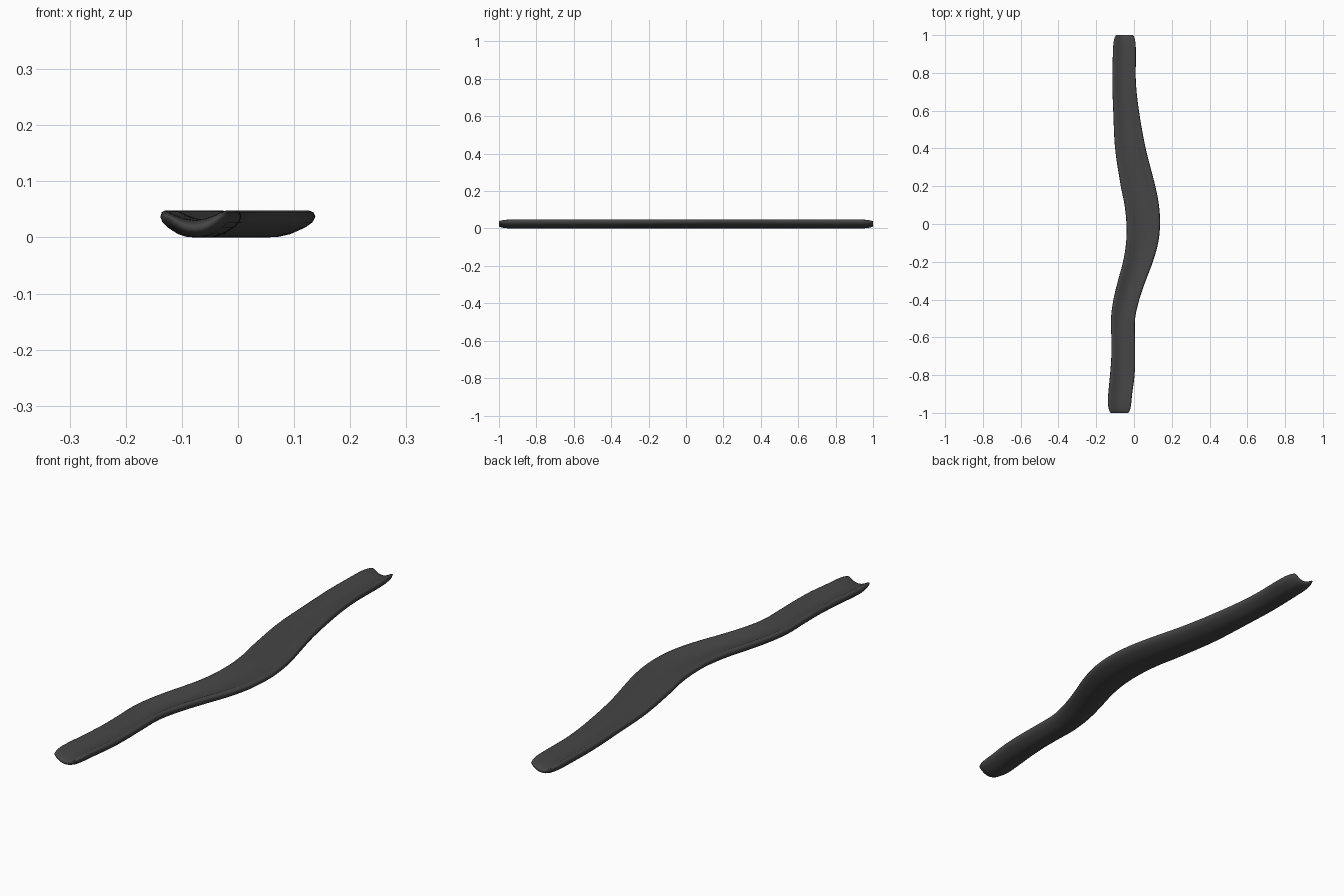
import bpy, bmesh, math

if "Cube" in bpy.data.objects:
    bpy.data.objects.remove(bpy.data.objects["Cube"])

# outline stations: y, left edge x, right edge x
ST = [(-1.0, -.138, -.016), (-.92, -.138, -.012), (-.8, -.127, .003), (-.7, -.12, .006),
      (-.6, -.12, .005), (-.5, -.122, .006), (-.4, -.109, .028), (-.3, -.085, .062),
      (-.2, -.058, .1), (-.1, -.042, .128), (0, -.04, .138), (.1, -.05, .132),
      (.2, -.07, .113), (.4, -.1, .062), (.6, -.11, .026), (.75, -.115, .01),
      (.9, -.112, .01), (1.0, -.108, .008)]

# half cross-section of the dished strip: u (share of half width), z
HALF = [(0, 0), (.25, .001), (.5, .006), (.8, .018), (.94, .027), (1, .037), (.96, .045),
        (.87, .048), (.74, .046), (.55, .04), (.3, .034), (0, .031)]
PROFILE = HALF + [(-u, z) for u, z in HALF[-2:0:-1]]


def edges(y):
    """Smooth (Hermite) interpolation of the outline at y."""
    n = len(ST)
    i = next((k for k in range(n - 1) if y <= ST[k + 1][0]), n - 2)
    a, b = ST[i], ST[i + 1]
    p, q = ST[max(i - 1, 0)], ST[min(i + 2, n - 1)]
    h = b[0] - a[0]
    t = (y - a[0]) / h
    out = []
    for c in (1, 2):
        m0 = (b[c] - p[c]) / (b[0] - p[0]) * h
        m1 = (q[c] - a[c]) / (q[0] - a[0]) * h
        out.append((2*t**3 - 3*t*t + 1) * a[c] + (t**3 - 2*t*t + t) * m0
                   + (3*t*t - 2*t**3) * b[c] + (t**3 - t*t) * m1)
    return out


# rings along the length, packed closer at the rounded ends
R = .07
cap = [1 - R + R * math.sin(k * math.pi / 12) for k in range(7)]
body = [-(1 - R) + 2 * (1 - R) * k / 60 for k in range(1, 60)]
ys = [-c for c in reversed(cap)] + body + cap

bm = bmesh.new()
rings = []
for y in ys:
    l, r = edges(y)
    e = max(0, (abs(y) - (1 - R)) / R)
    s = math.sqrt(max(0, 1 - e * e))
    thick, wide = .2 + .8 * s, .74 + .26 * s
    ring = []
    for u, z in PROFILE:
        mid = .017 + .021 * u * u
        ring.append(bm.verts.new(((l + r) / 2 + u * wide * (r - l) / 2, y,
                                  mid + (z - mid) * thick)))
    rings.append(ring)

n = len(PROFILE)
for a, b in zip(rings, rings[1:]):
    for i in range(n):
        j = (i + 1) % n
        bm.faces.new((a[i], a[j], b[j], b[i]))

# end caps: strips between the lower and upper halves
h = len(HALF) - 1
for ring in (rings[0], rings[-1]):
    tip = 5  # index of the outer rim point
    order = ring[tip:] + ring[:tip]
    lo, hi = 0, n - 1
    upper = [order[k] for k in range(0, 2 * (h - tip) + 1)]
    lower = [order[0]] + [order[k] for k in range(n - 1, 2 * (h - tip) - 1, -1)]
    # walk both chains across the width
    i = j = 0
    while i < len(upper) - 1 or j < len(lower) - 1:
        step_up = j >= len(lower) - 1 or (i < len(upper) - 1 and
                                          upper[i + 1].co.x >= lower[j + 1].co.x)
        tri = [upper[i], lower[j], upper[i + 1] if step_up else lower[j + 1]]
        if step_up:
            i += 1
        else:
            j += 1
        if len(set(tri)) == 3:
            bm.faces.new(tri)

bmesh.ops.recalc_face_normals(bm, faces=bm.faces)
for f in bm.faces:
    f.smooth = True

me = bpy.data.meshes.new("curved_trough")
bm.to_mesh(me)
bm.free()
ob = bpy.data.objects.new("curved_trough", me)
bpy.context.collection.objects.link(ob)

# dark grey surface
mat = bpy.data.materials.new("dark_grey")
mat.diffuse_color = (.06, .06, .06, 1)
mat.use_nodes = True
mat.node_tree.nodes["Principled BSDF"].inputs["Base Color"].default_value = mat.diffuse_color
me.materials.append(mat)
